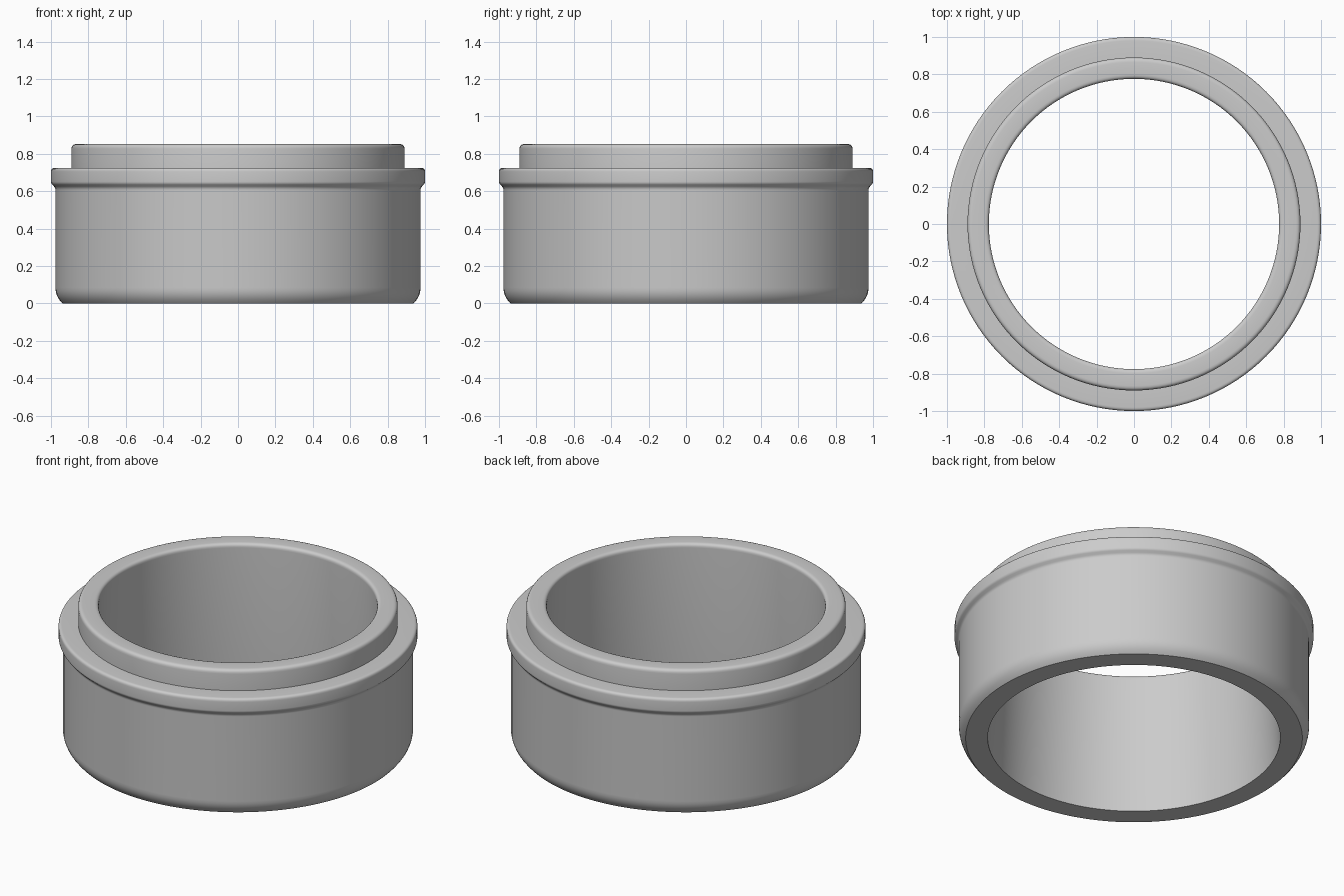
import bpy
import bmesh
from math import radians, tau
from mathutils import Vector

SIDES = 128
STEPS = 5

cube = bpy.data.objects.get("Cube")
if cube:
    bpy.data.objects.remove(cube, do_unlink=True)

grey = bpy.data.materials.new("plain grey")
colour = (0.6, 0.6, 0.6, 1.0)
grey.diffuse_color = colour
grey.use_nodes = True
grey.node_tree.nodes["Principled BSDF"].inputs["Base Color"].default_value = colour

# Ring section as (radius, height, corner rounding), counter-clockwise
section = [
    (0.815, 0.0, 0),       # bottom inner edge
    (0.938, 0.0, 0),       # bottom outer edge
    (0.976, 0.04, 0.045),  # rounded foot
    (0.976, 0.618, 0.012), # body wall
    (1.0, 0.642, 0.01),    # flange underside
    (1.0, 0.725, 0.02),    # flange rim
    (0.89, 0.725, 0),      # step
    (0.89, 0.852, 0.025),  # upper lip
    (0.775, 0.852, 0.025), # inner lip edge
]


def rounded(points):
    """Replace each rounded corner by a short curve."""
    path = []
    for i, (r, z, size) in enumerate(points):
        corner = Vector((r, 0, z))
        if not size:
            path.append(corner)
            continue
        before = Vector((points[i - 1][0], 0, points[i - 1][1]))
        after_r, after_z, _ = points[(i + 1) % len(points)]
        after = Vector((after_r, 0, after_z))
        start = corner + (before - corner).normalized() * size
        end = corner + (after - corner).normalized() * size
        for s in range(STEPS + 1):
            t = s / STEPS
            path.append(start * (1 - t) ** 2 + corner * 2 * t * (1 - t) + end * t * t)
    return path


# Turn the section around the vertical axis
bm = bmesh.new()
verts = [bm.verts.new(p) for p in rounded(section)]
edges = [bm.edges.new((v, verts[(i + 1) % len(verts)])) for i, v in enumerate(verts)]
bmesh.ops.spin(bm, geom=verts + edges, cent=(0, 0, 0), axis=(0, 0, 1),
               angle=tau, steps=SIDES, use_merge=False)
bmesh.ops.remove_doubles(bm, verts=bm.verts, dist=0.0005)
bmesh.ops.recalc_face_normals(bm, faces=bm.faces)

mesh = bpy.data.meshes.new("stepped_ring")
bm.to_mesh(mesh)
bm.free()
mesh.materials.append(grey)
ring = bpy.data.objects.new("stepped_ring", mesh)
bpy.context.collection.objects.link(ring)

bpy.ops.object.select_all(action="DESELECT")
ring.select_set(True)
bpy.context.view_layer.objects.active = ring
bpy.ops.object.shade_smooth_by_angle(angle=radians(32))
